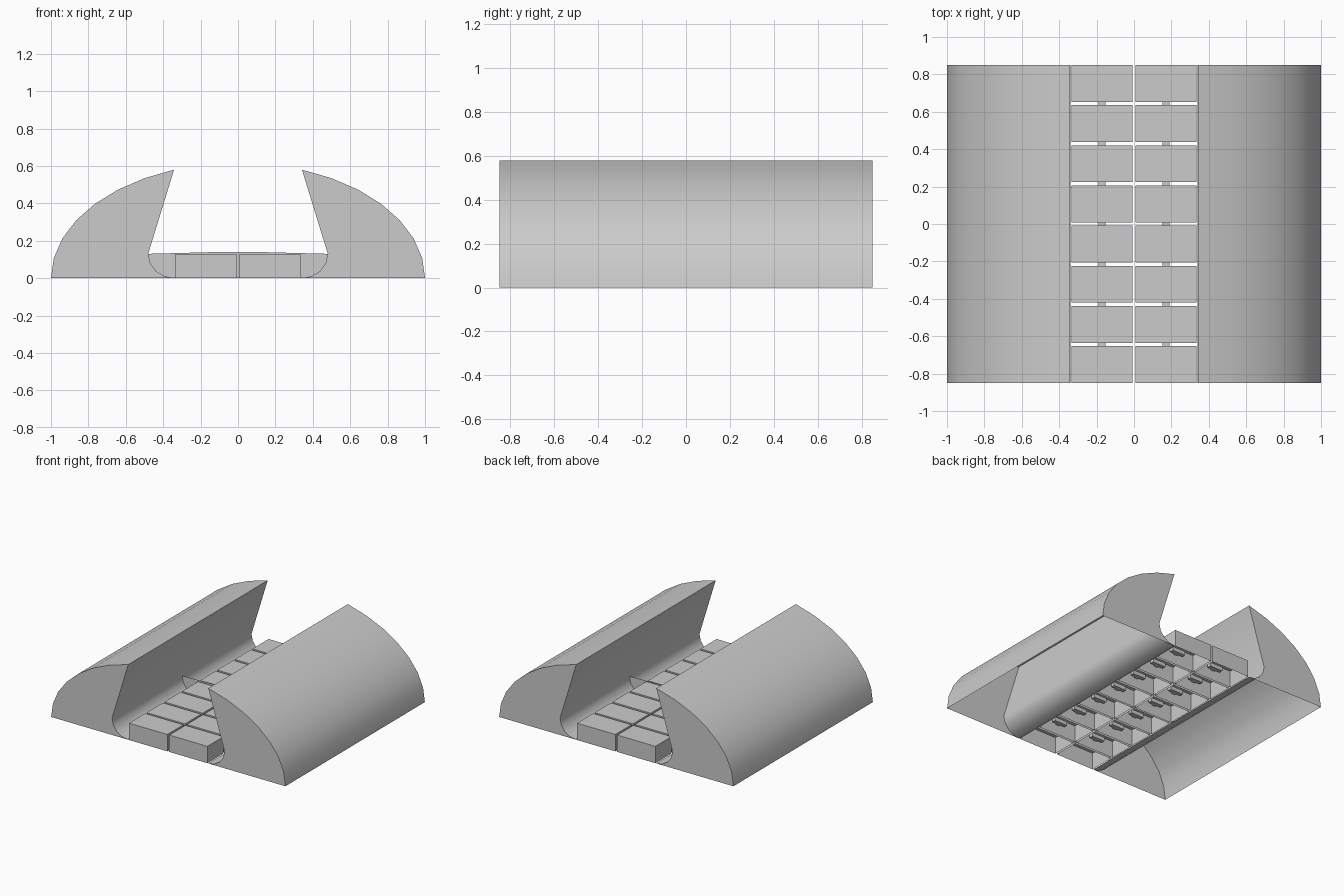
import bpy, bmesh
from math import cos, sin, radians

if "Cube" in bpy.data.objects:
    bpy.data.objects.remove(bpy.data.objects["Cube"])

HALF = 0.85


def finish(bm, name, smooth=False):
    mesh = bpy.data.meshes.new(name)
    bm.to_mesh(mesh)
    bm.free()
    obj = bpy.data.objects.new(name, mesh)
    bpy.context.collection.objects.link(obj)
    if smooth:
        bpy.ops.object.select_all(action='DESELECT')
        obj.select_set(True)
        bpy.context.view_layer.objects.active = obj
        bpy.ops.object.shade_smooth_by_angle(angle=radians(30))
    return obj


def lower_curve(side):
    return [(side * (0.34 + 0.14 * cos(radians(a))), 0.13 - 0.13 * sin(radians(a)))
            for a in (0, 22.5, 45, 67.5, 90)]


def housing(side, name):
    # elliptical outer shell, slanted inner wall and curved gutter, open underneath
    prof = [(side * cos(radians(a)), 0.617 * sin(radians(a))) for a in range(0, 71, 10)]
    prof += lower_curve(side)
    bm = bmesh.new()
    f = [bm.verts.new((x, -HALF, z)) for x, z in prof]
    b = [bm.verts.new((x, HALF, z)) for x, z in prof]
    for i in range(len(prof) - 1):
        bm.faces.new((f[i], f[i + 1], b[i + 1], b[i]))
    bm.faces.new(f)
    bm.faces.new(b)
    bmesh.ops.recalc_face_normals(bm, faces=bm.faces)
    # normals should face outwards on the outer skin
    bm.faces.ensure_lookup_table()
    if bm.faces[0].normal.x * side < 0:
        bmesh.ops.reverse_faces(bm, faces=bm.faces)
    return finish(bm, name, True)


def add_box(bm, c, s, open_bottom=False):
    verts = bmesh.ops.create_cube(bm, size=1)['verts']
    for v in verts:
        v.co = [c[i] + v.co[i] * s[i] for i in range(3)]
    if open_bottom:
        faces = [fc for fc in {fc for v in verts for fc in v.link_faces}
                 if all(abs(v.co.z - (c[2] - s[2] / 2)) < 1e-5 for v in fc.verts)]
        bmesh.ops.delete(bm, geom=faces, context='FACES_ONLY')


housing(-1, "left_housing")
housing(1, "right_housing")

# central cross plate between the two gutters
bm = bmesh.new()
outline = [(-0.1, 0.14)] + lower_curve(-1) + lower_curve(1)[::-1] + [(0.1, 0.14)]
bm.faces.new([bm.verts.new((x, 0.005, z)) for x, z in outline])
finish(bm, "cross_plate")

# two columns of hollow trays
PITCH, DEPTH = 0.2147, 0.197
bm = bmesh.new()
for x in (-0.171, 0.171):
    for i in range(8):
        y = -HALF + DEPTH / 2 + i * (2 * HALF - DEPTH) / 7
        add_box(bm, (x, y, 0.065), (0.326, DEPTH, 0.13), True)
finish(bm, "hollow_trays")

# T-shaped links joining neighbouring trays
bm = bmesh.new()
for x in (-0.171, 0.171):
    for i in range(7):
        y = -HALF + DEPTH + i * (2 * HALF - DEPTH) / 7
        add_box(bm, (x, y + 0.02, 0.09), (0.035, 0.04, 0.03))
        add_box(bm, (x, y + 0.045, 0.09), (0.11, 0.03, 0.03))
finish(bm, "tray_links")
